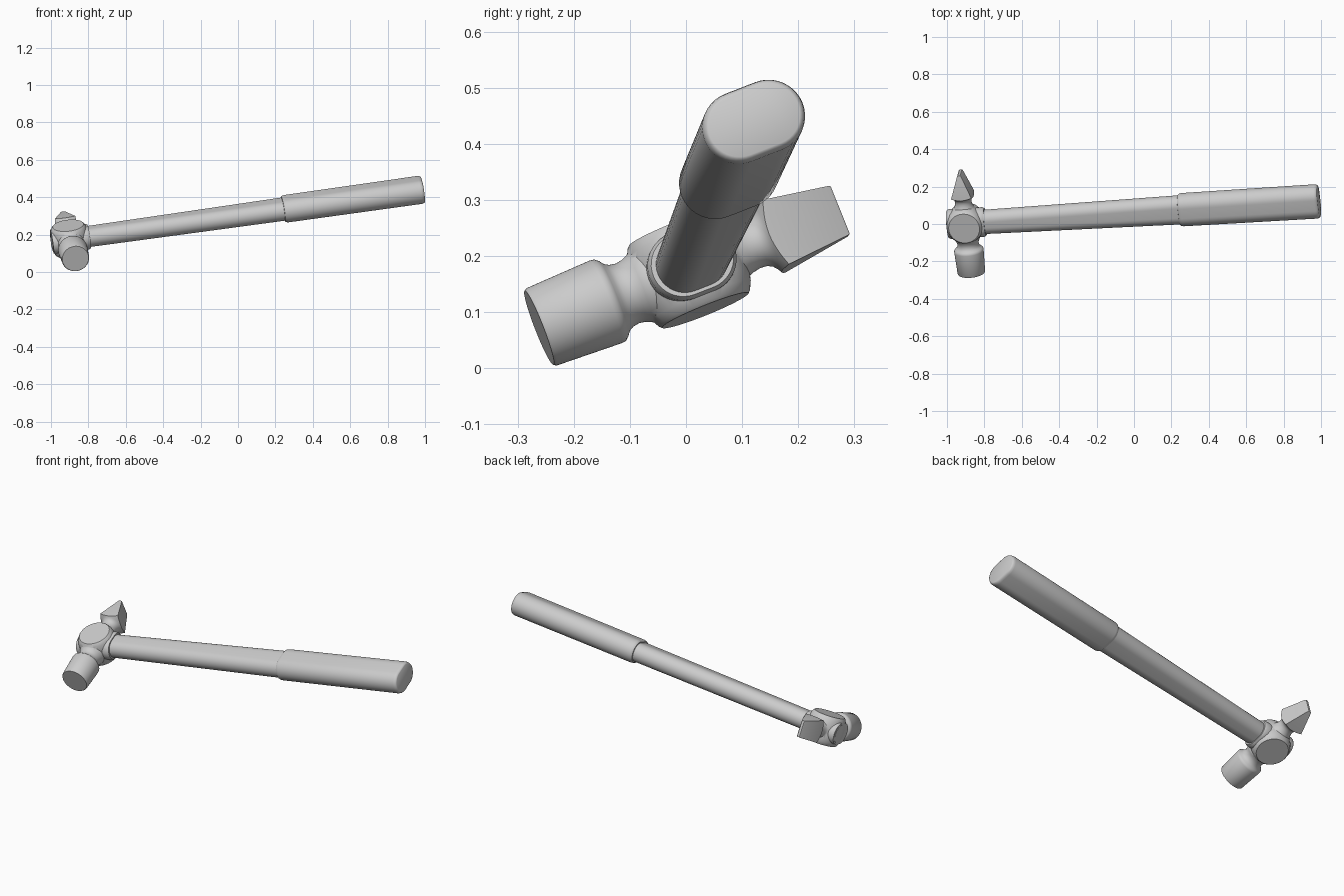
import bpy, bmesh
from math import sin, cos, pi, radians
from mathutils import Matrix, Vector

if "Cube" in bpy.data.objects:
    bpy.data.objects.remove(bpy.data.objects["Cube"])

# Hammer frame: X along the handle, Y along the head (towards the wedge), Z across
X = Vector((0.988, 0.061, 0.139)).normalized()
Y = Vector((-0.086, 0.927, 0.364))
Y = (Y - X * Y.dot(X)).normalized()
Z = X.cross(Y)
FRAME = Matrix.Translation((-0.9, 0.005, 0.176)) @ Matrix((X, Y, Z)).transposed().to_4x4()


def loft(name, rings):
    """Skin a list of equal-length closed rings and cap both ends."""
    bm = bmesh.new()
    loops = [[bm.verts.new(p) for p in ring] for ring in rings]
    n = len(loops[0])
    for a, b in zip(loops, loops[1:]):
        for i in range(n):
            j = (i + 1) % n
            bm.faces.new((a[i], a[j], b[j], b[i]))
    bm.faces.new(loops[0][::-1])
    bm.faces.new(loops[-1])
    bmesh.ops.recalc_face_normals(bm, faces=bm.faces[:])
    mesh = bpy.data.meshes.new(name)
    bm.to_mesh(mesh)
    bm.free()
    ob = bpy.data.objects.new(name, mesh)
    bpy.context.collection.objects.link(ob)
    ob.matrix_world = FRAME
    return ob


def smooth(ob, angle=35):
    bpy.ops.object.select_all(action='DESELECT')
    ob.select_set(True)
    bpy.context.view_layer.objects.active = ob
    bpy.ops.object.shade_smooth_by_angle(angle=radians(angle))


def boolean(ob, other, op):
    mod = ob.modifiers.new(op, 'BOOLEAN')
    mod.operation, mod.object, mod.solver = op, other, 'EXACT'
    bpy.context.view_layer.objects.active = ob
    bpy.ops.object.modifier_apply(modifier=mod.name)
    bpy.data.objects.remove(other)


def stadium(x, s, r, n=20):
    """Oval section: half straight s along Y, end radius r."""
    ring = []
    for side in (0, 1):
        for i in range(n + 1):
            a = -pi / 2 + pi * i / n + side * pi
            ring.append((x, (-s if side else s) + r * cos(a), r * sin(a)))
    return ring


def lathe(name, profile, axis, n=64):
    """Turn (position, radius) points around the Y or Z axis."""
    rings = []
    for t, r in profile:
        pts = [(r * cos(2 * pi * i / n), r * sin(2 * pi * i / n)) for i in range(n)]
        rings.append([(u, t, v) if axis == 'Y' else (u, v, t) for u, v in pts])
    return loft(name, rings)


# Wooden shaft, running right through the head
shaft = loft("shaft", [stadium(x, s, r) for x, s, r in (
    (-0.098, 0.015, 0.050), (0.1, 0.015, 0.051), (1.2, 0.028, 0.0525))])
smooth(shaft)

# Thicker grip with rounded ends
grip = loft("grip", [stadium(x, s, r) for x, s, r in (
    (1.155, 0.027, 0.054), (1.156, 0.027, 0.058), (1.162, 0.027, 0.062),
    (1.172, 0.027, 0.064), (1.893, 0.029, 0.065), (1.903, 0.029, 0.063),
    (1.909, 0.029, 0.059), (1.911, 0.029, 0.055))])
smooth(grip)

# Barrel-shaped middle of the head, flat above and below
half = [(0.079, 0.083), (0.074, 0.088), (0.06, 0.095), (0.04, 0.1), (0.02, 0.102)]
head = lathe("head", [(-t, r) for t, r in half] + [(t, r) for t, r in half[::-1]], 'Z')

# Oval boss around the handle hole
boss = loft("boss", [stadium(x, s, r) for x, s, r in (
    (-0.096, 0.018, 0.058), (-0.085, 0.019, 0.062),
    (0.095, 0.019, 0.062), (0.106, 0.018, 0.057))])

# Round striking face with its neck
face = lathe("striking_face", [
    (-0.05, 0.07), (-0.085, 0.07), (-0.095, 0.064), (-0.106, 0.059), (-0.118, 0.057),
    (-0.13, 0.059), (-0.139, 0.064), (-0.145, 0.072), (-0.152, 0.078),
    (-0.16, 0.079), (-0.283, 0.074), (-0.288, 0.071)], 'Y')

# Wedge end: turned neck and shoulder trimmed by a tapering block
peen = lathe("wedge_end", [
    (0.05, 0.06), (0.08, 0.06), (0.092, 0.053), (0.105, 0.047), (0.12, 0.044),
    (0.133, 0.045), (0.143, 0.05), (0.15, 0.058), (0.168, 0.09), (0.32, 0.1)], 'Y')


def block(y):
    a = 0.009 + 0.36 * (0.291 - y)
    b = 0.047 + 0.12 * (0.291 - y)
    return [(a, y, b), (-a, y, b), (-a, y, -b), (a, y, -b)]


boolean(peen, loft("wedge_block", [block(0.03), block(0.287),
        [(x * 0.7, 0.291, z * 0.97) for x, y, z in block(0.291)]]), 'INTERSECT')

for part in (boss, face, peen):
    boolean(head, part, 'UNION')
smooth(head)
